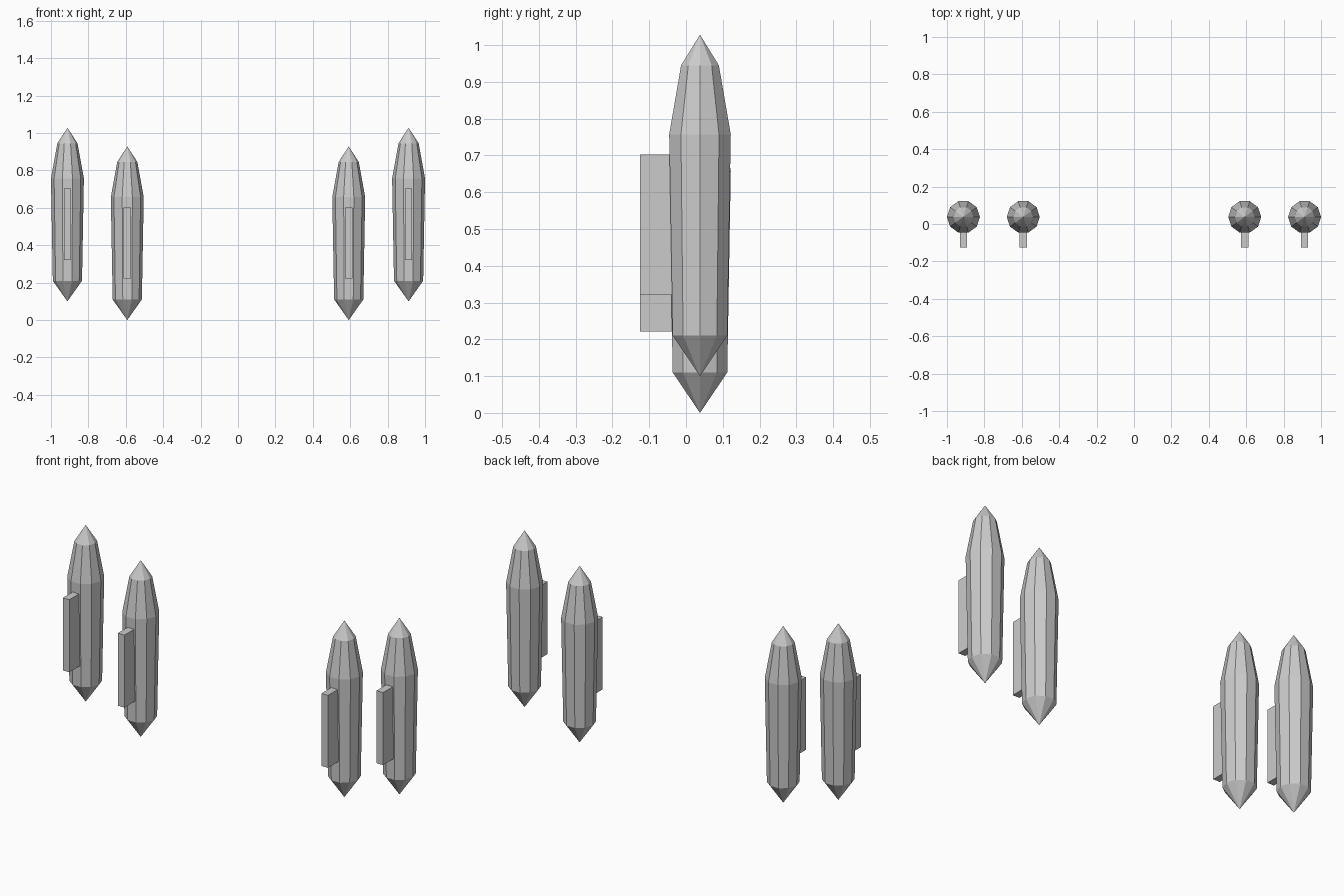
import bpy, bmesh, math

if "Cube" in bpy.data.objects:
    bpy.data.objects.remove(bpy.data.objects["Cube"])

SIDES = 10
CENTRE_Y = 0.038
# (radius, height) of the rings between the two pointed ends
RINGS = [(0.078, 0.11), (0.088, 0.657), (0.054, 0.845)]
TIP = 0.928


def finish(bm, name, location):
    bmesh.ops.recalc_face_normals(bm, faces=bm.faces)
    mesh = bpy.data.meshes.new(name)
    bm.to_mesh(mesh)
    bm.free()
    obj = bpy.data.objects.new(name, mesh)
    obj.location = location
    bpy.context.collection.objects.link(obj)


# Faceted body, pointed at both ends
def add_body(name, x, z):
    bm = bmesh.new()
    bottom = bm.verts.new((0, 0, 0))
    top = bm.verts.new((0, 0, TIP))
    loops = []
    for r, h in RINGS:
        angles = [math.tau * i / SIDES for i in range(SIDES)]
        loops.append([bm.verts.new((r * math.cos(a), r * math.sin(a), h)) for a in angles])
    for i in range(SIDES):
        j = (i + 1) % SIDES
        bm.faces.new((bottom, loops[0][j], loops[0][i]))
        bm.faces.new((top, loops[-1][i], loops[-1][j]))
        for low, high in zip(loops, loops[1:]):
            bm.faces.new((low[i], low[j], high[j], high[i]))
    finish(bm, name, (x, CENTRE_Y, z))


# Flat mounting rail on the front of a body
def add_rail(name, x, z):
    y0, y1, z0, z1 = -0.125, -0.01, 0.221, 0.602
    bm = bmesh.new()
    bmesh.ops.create_cube(bm, size=1)
    bmesh.ops.scale(bm, vec=(0.038, y1 - y0, z1 - z0), verts=bm.verts)
    finish(bm, name, (x, (y0 + y1) / 2, z + (z0 + z1) / 2))


# Inner pair sits low, outer pair is raised
for side, sign in (("left", -1), ("right", 1)):
    for place, x, z in (("inner", 0.592, 0.0), ("outer", 0.912, 0.1)):
        add_body(f"{place}_body_{side}", sign * x, z)
        add_rail(f"{place}_rail_{side}", sign * x, z)
